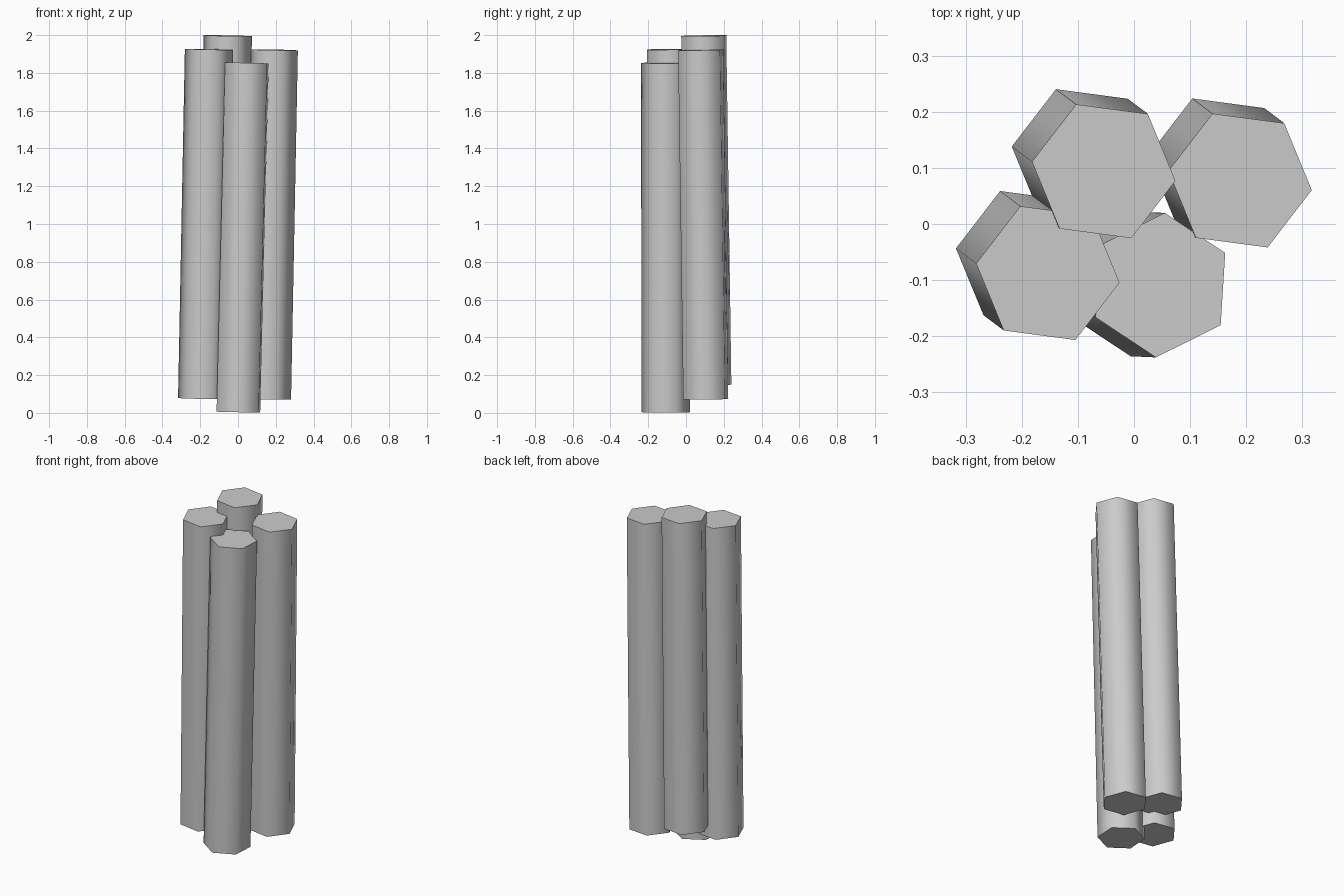
import bpy
from math import radians
from mathutils import Vector, Matrix

if "Cube" in bpy.data.objects:
    bpy.data.objects.remove(bpy.data.objects["Cube"])

RADIUS, LENGTH = 0.129, 1.85


def column(name, top, lean, spin):
    """Six-sided column: centre of top cap, xy shift of the top over the base, turn in degrees."""
    top = Vector(top)
    axis = Vector((lean[0], lean[1], LENGTH)).normalized()
    tilt = Vector((0, 0, 1)).rotation_difference(axis)
    bpy.ops.mesh.primitive_cylinder_add(vertices=6, radius=RADIUS, depth=LENGTH)
    ob = bpy.context.object
    ob.name = name
    # primitive has its first corner on +y, so turn it back to +x
    ob.matrix_world = (Matrix.Translation(top - axis * LENGTH / 2)
                       @ tilt.to_matrix().to_4x4()
                       @ Matrix.Rotation(radians(spin - 90), 4, 'Z'))
    # soft sides, crisp end caps
    bpy.ops.object.shade_smooth_by_angle(angle=radians(70))


# three parallel columns stepped in height
LEAN = (0.036, -0.027)
column("back_column", (-0.054, 0.094, 1.997), LEAN, 52.4)
column("right_column", (0.189, 0.0775, 1.922), LEAN, 52.4)
column("left_column", (-0.1535, -0.0875, 1.925), LEAN, 52.4)
# lower front column, turned and leaning sideways
column("front_column", (0.047, -0.109, 1.853), (0.045, -0.002), 26.4)
